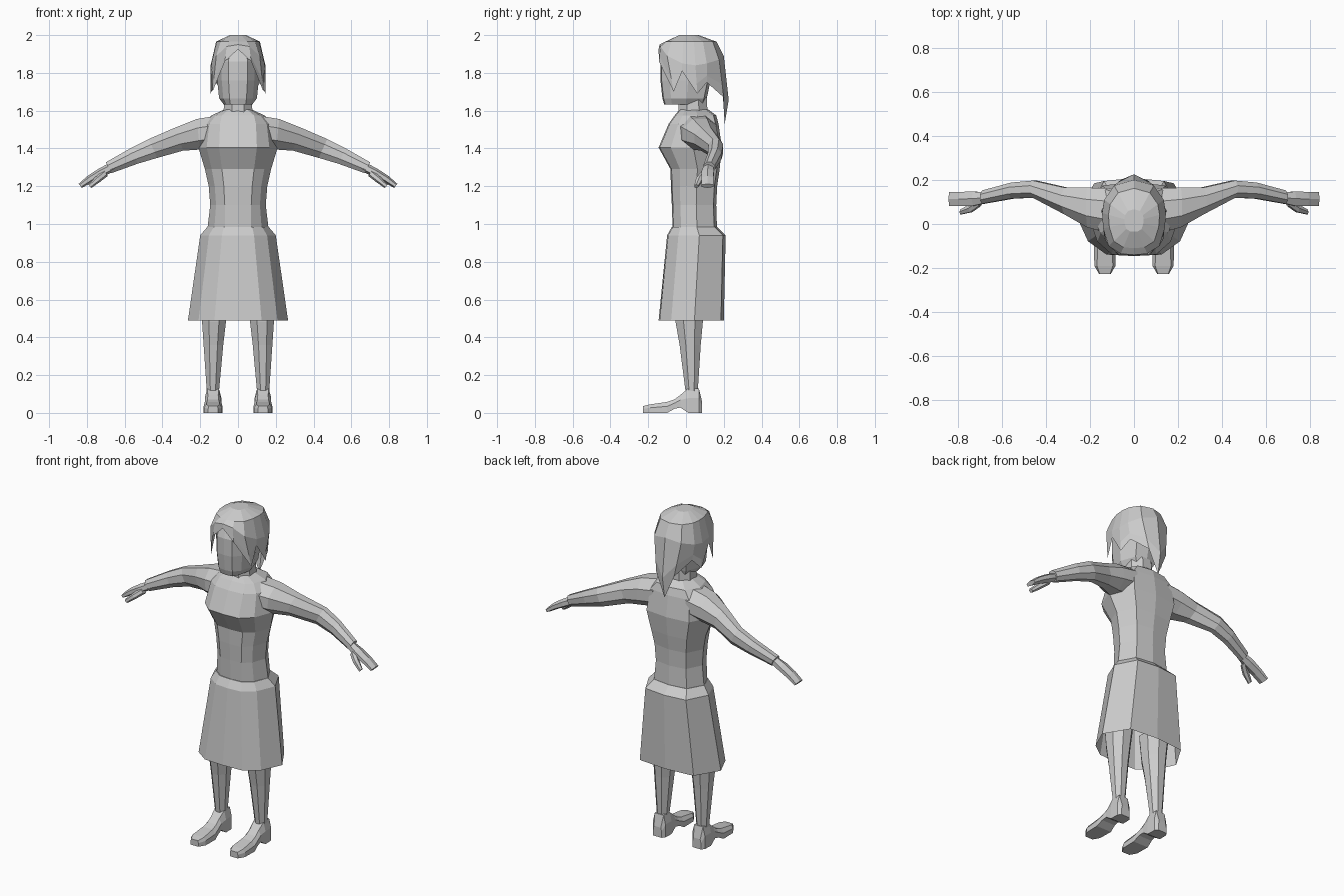
import bpy, bmesh, math
from mathutils import Vector


def loft(name, rings, caps=(True, True), mirror=False):
    """Skin a list of equal-length closed rings; optionally mirror across x."""
    bm = bmesh.new()
    vr = [[bm.verts.new(p) for p in r] for r in rings]
    n = len(rings[0])
    for a, b in zip(vr, vr[1:]):
        for i in range(n):
            j = (i + 1) % n
            bm.faces.new((a[i], a[j], b[j], b[i]))
    if caps[0]:
        bm.faces.new(vr[0][::-1])
    if caps[1]:
        bm.faces.new(vr[-1])
    bmesh.ops.recalc_face_normals(bm, faces=bm.faces[:])
    me = bpy.data.meshes.new(name)
    bm.to_mesh(me)
    bm.free()
    ob = bpy.data.objects.new(name, me)
    bpy.context.collection.objects.link(ob)
    if mirror:
        ob.modifiers.new("mirror", 'MIRROR')
    return ob


def symmetric(half):
    """Complete a front-to-back half ring with its mirror image."""
    half = [Vector(p) for p in half]
    return half + [Vector((-p.x, p.y, p.z)) for p in half[-2:0:-1]]


def body_ring(z, hw, yf, yb, fx):
    """Ten-sided body section with a flat front panel of half width fx."""
    ym = yf * 0.45 + yb * 0.55
    return symmetric([(0, yf, z), (fx, yf + .006, z),
                      (fx * .4 + hw * .6, yf * .65 + ym * .35, z), (hw, ym, z),
                      (hw * .68, yb - .015, z), (0, yb, z)])


def oval(cx, cy, z, rx, ry, n=8):
    """Horizontal section with a flat side facing front."""
    k = 1 / math.cos(math.pi / n)
    return [(cx + rx * k * math.cos(2 * math.pi * (i + .5) / n),
             cy + ry * k * math.sin(2 * math.pi * (i + .5) / n), z) for i in range(n)]


def limb_ring(x, y, z, ry, rt, tilt, n=8):
    """Section across a limb that runs sideways and down by the tilt angle."""
    out = []
    for i in range(n):
        a = 2 * math.pi * (i + .5) / n
        t = rt * math.sin(a) * 1.06
        out.append((x + t * math.sin(tilt), y + ry * 1.06 * math.cos(a), z + t * math.cos(tilt)))
    return out


# Torso with block-shaped bust
loft("torso", [body_ring(*r) for r in (
    (0.95, .165, -.07, .165, .07), (1.10, .147, -.075, .16, .07),
    (1.20, .155, -.08, .165, .075), (1.29, .175, -.082, .178, .085),
    (1.405, .21, -.145, .19, .10), (1.53, .19, -.092, .172, .095),
    (1.575, .14, -.06, .16, .085), (1.605, .075, -.035, .12, .05))])

# Skirt, open at the hem
loft("skirt", [body_ring(*r) for r in (
    (0.985, .162, -.075, .165, .075), (0.94, .20, -.10, .21, .085),
    (0.49, .265, -.145, .20, .125))], caps=(True, False))

# Neck and head
loft("neck", [oval(0, .037, 1.57, .078, .078), oval(0, .035, 1.67, .072, .075)])
loft("head", [body_ring(*r) for r in (
    (1.632, .075, -.115, .10, .04), (1.665, .10, -.125, .11, .045),
    (1.76, .11, -.135, .13, .05), (1.86, .115, -.135, .14, .05),
    (1.93, .085, -.11, .12, .045))])

# Hair: columns run from the crown to a jagged hem, longest at the nape
mid = [(0, -.14, 1.95), (.06, -.135, 1.94), (.115, -.10, 1.89), (.14, -.02, 1.85),
       (.145, .05, 1.84), (.135, .11, 1.85), (.09, .175, 1.87), (0, .2, 1.89)]
rim = [(0, -.145, 1.925), (.07, -.143, 1.86), (.135, -.065, 1.70), (.138, -.02, 1.81),
       (.145, .06, 1.69), (.118, .11, 1.75), (.06, .20, 1.67), (0, .205, 1.53)]
low = [Vector(m).lerp(Vector(r), .65) for m, r in zip(mid, rim)]
low[-1].y = .226
crown = [[(x * s, (y - .01) * s + .01, z) for x, y, _ in mid] for s, z in ((.3, 2.0), (.8, 1.965))]
loft("hair", [symmetric(h) for h in crown + [mid, low, rim]], caps=(True, False))

# Sleeved arms
loft("arm", [limb_ring(*r) for r in (
    (.11, .06, 1.49, .105, .085, 0), (.21, .075, 1.475, .092, .083, .1),
    (.31, .105, 1.45, .062, .066, .3), (.45, .158, 1.40, .04, .056, .42),
    (.55, .152, 1.36, .037, .046, .45), (.685, .122, 1.298, .031, .033, .45))], mirror=True)

# Hands: palm with joined fingers, plus thumb
loft("hand", [limb_ring(*r, 6) for r in (
    (.66, .12, 1.305, .024, .024, .5), (.725, .115, 1.272, .035, .023, .55),
    (.785, .114, 1.238, .035, .019, .6), (.835, .114, 1.202, .034, .013, .65))], mirror=True)
loft("thumb", [limb_ring(*r, 6) for r in (
    (.70, .10, 1.27, .02, .018, .6), (.74, .072, 1.238, .02, .017, .7),
    (.785, .055, 1.20, .012, .012, .7))], mirror=True)

# Legs
loft("leg", [oval(*r) for r in (
    (.125, .02, .62, .075, .085), (.127, .017, .48, .063, .072),
    (.130, .022, .36, .052, .056), (.133, .03, .11, .032, .032))], mirror=True)


# Shoes: sections from heel to toe with an arched sole
def shoe_ring(y, z0, z1, w, top):
    zm = z0 + (z1 - z0) * .6
    return [(.132 + s * a, y, z) for s, a, z in
            ((-1, w, z0), (1, w, z0), (1, w, zm), (1, w * top, z1), (-1, w * top, z1), (-1, w, zm))]


loft("shoe", [shoe_ring(*r) for r in (
    (.085, 0, .06, .028, .8), (.068, 0, .13, .042, .7), (.012, 0, .13, .044, .7),
    (-.03, .028, .095, .042, .65), (-.06, .022, .072, .045, .65), (-.10, 0, .058, .05, .65),
    (-.19, 0, .045, .048, .75), (-.228, 0, .036, .026, .9))], mirror=True)
